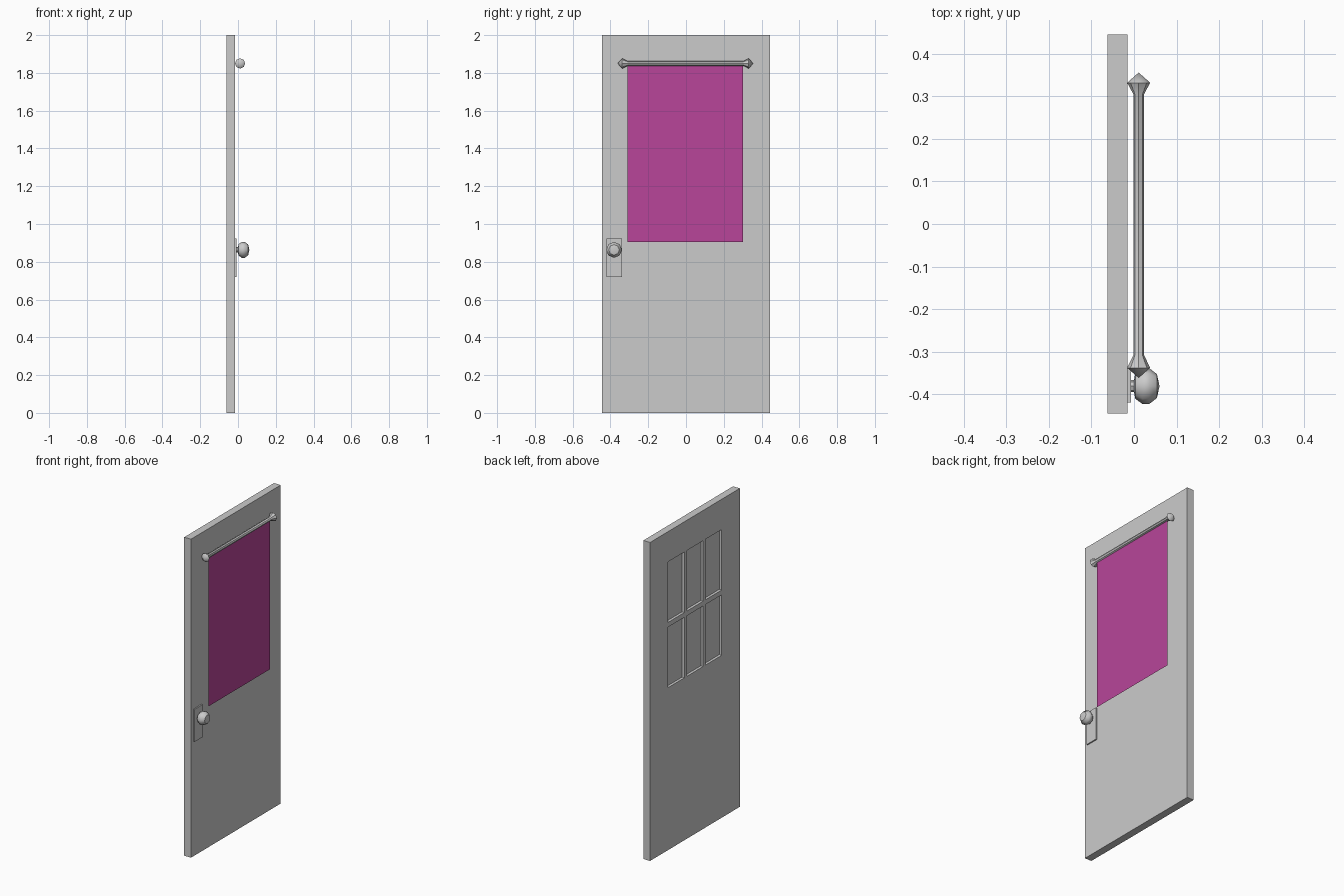
import bpy, bmesh, math
from mathutils import Vector

if "Cube" in bpy.data.objects:
    bpy.data.objects.remove(bpy.data.objects["Cube"])

X_BACK, X_FRONT = -0.062, -0.015


def finish(name, bm, color=None, smooth=True):
    bmesh.ops.recalc_face_normals(bm, faces=bm.faces[:])
    me = bpy.data.meshes.new(name)
    bm.to_mesh(me)
    bm.free()
    ob = bpy.data.objects.new(name, me)
    bpy.context.collection.objects.link(ob)
    if color:
        mat = bpy.data.materials.new(name + "_colour")
        mat.diffuse_color = color
        mat.use_nodes = True
        mat.node_tree.nodes["Principled BSDF"].inputs["Base Color"].default_value = mat.diffuse_color
        me.materials.append(mat)
    if smooth:
        bpy.ops.object.select_all(action='DESELECT')
        ob.select_set(True)
        bpy.context.view_layer.objects.active = ob
        bpy.ops.object.shade_smooth_by_angle(angle=math.radians(40))
    return ob


def box(bm, lo, hi):
    vs = bmesh.ops.create_cube(bm, size=1)['verts']
    for v in vs:
        v.co = Vector([(a + b) / 2 + c * (b - a) for a, b, c in zip(lo, hi, v.co)])


def lathe(bm, profile, origin, axis, sides):
    """Spin (radius, distance) points about an axis through origin."""
    axis = Vector(axis)
    side = axis.orthogonal().normalized()
    verts = [bm.verts.new(Vector(origin) + side * r + axis * d) for r, d in profile]
    edges = [bm.edges.new(p) for p in zip(verts, verts[1:])]
    bmesh.ops.spin(bm, geom=verts + edges, cent=origin, axis=axis,
                   angle=math.tau, steps=sides, use_duplicate=False)
    bmesh.ops.remove_doubles(bm, verts=bm.verts[:], dist=1e-5)


# door slab: gridded box, window cells pushed in on both faces
ys = [-0.445, -0.265, -0.105, -0.08, 0.08, 0.105, 0.265, 0.445]
zs = [0, 1.02, 1.40, 1.43, 1.81, 2.0]
bm = bmesh.new()
panes = []
for x in (X_BACK, X_FRONT):
    grid = [[bm.verts.new((x, y, z)) for z in zs] for y in ys]
    for i in range(len(ys) - 1):
        for j in range(len(zs) - 1):
            f = bm.faces.new((grid[i][j], grid[i + 1][j],
                              grid[i + 1][j + 1], grid[i][j + 1]))
            if i in (1, 3, 5) and j in (1, 3):
                panes.append(f)
rim = [e for e in bm.edges if e.is_boundary]
bmesh.ops.bridge_loops(bm, edges=rim)
bmesh.ops.recalc_face_normals(bm, faces=bm.faces[:])
for f in panes:
    push = -f.normal * 0.014
    bmesh.ops.inset_individual(bm, faces=[f], thickness=0.003)
    bmesh.ops.translate(bm, verts=f.verts[:], vec=push)
finish("door_slab", bm)

# blind: single hanging sheet
bm = bmesh.new()
bm.faces.new([bm.verts.new((0.011, y, z)) for y, z in
              ((-0.31, 0.905), (0.303, 0.905), (0.303, 1.85), (-0.31, 1.85))])
finish("blind", bm, (0.48, 0.06, 0.32, 1), smooth=False)

# curtain rod with pointed finials
bm = bmesh.new()
lathe(bm, [(0, -0.362), (0.027, -0.338), (0.0125, -0.308),
           (0.0125, 0.305), (0.027, 0.332), (0, 0.356)],
      (0.011, 0, 1.85), (0, 1, 0), 8)
finish("curtain_rod", bm)

# lock plate
bm = bmesh.new()
box(bm, (X_FRONT - 0.002, -0.42, 0.72), (-0.007, -0.34, 0.924))
finish("lock_plate", bm)

# door knob on a short neck
bm = bmesh.new()
lathe(bm, [(0.014, -0.012), (0.014, 0.0), (0.03, 0.003), (0.042, 0.02),
           (0.042, 0.036), (0.028, 0.054), (0, 0.06)],
      (0, -0.381, 0.863), (1, 0, 0), 8)
finish("door_knob", bm)
